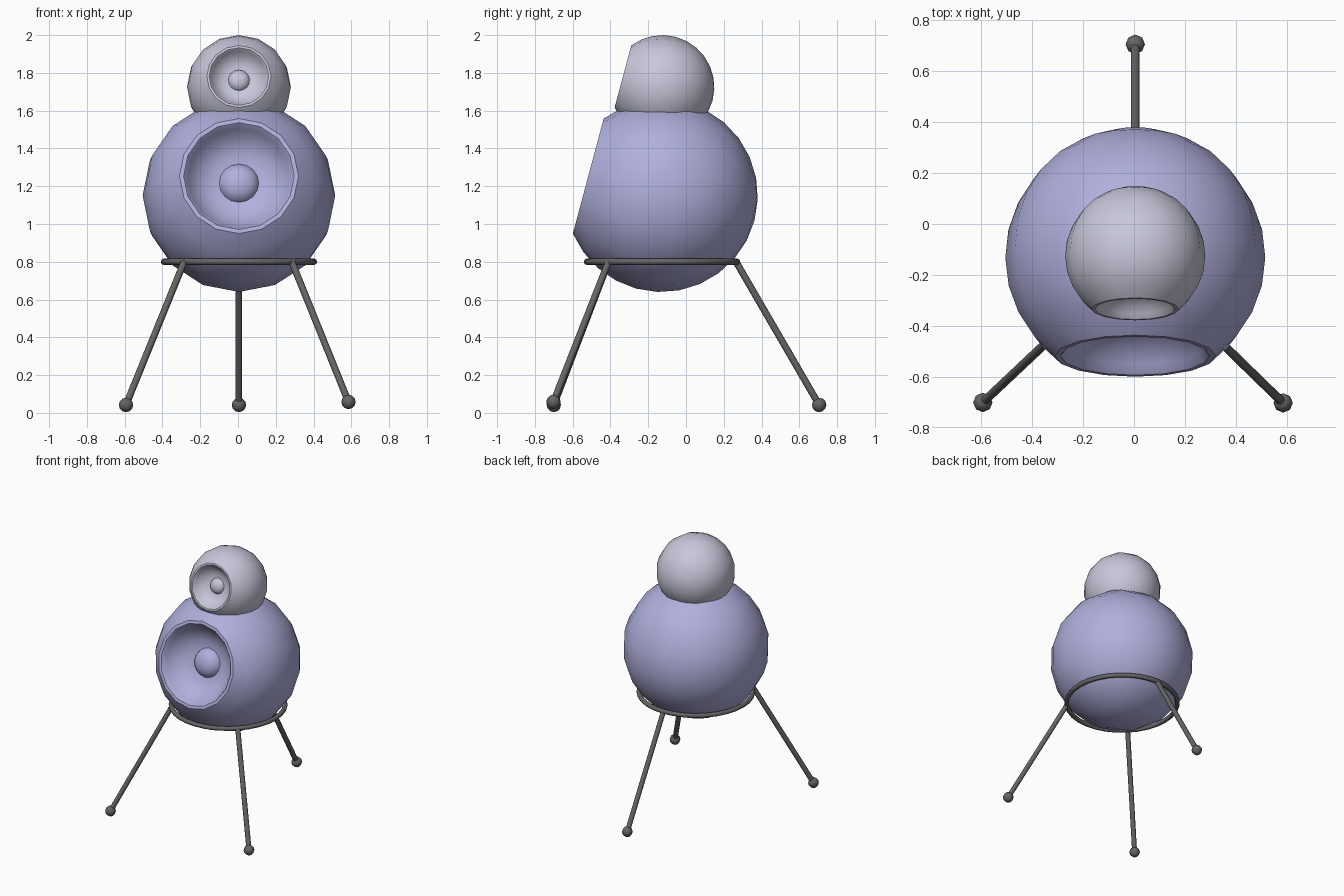
import bpy, bmesh
from math import sin, cos, pi, radians, asin
from mathutils import Vector, Matrix

if "Cube" in bpy.data.objects:
    bpy.data.objects.remove(bpy.data.objects["Cube"])

CX, CY = 0.005, -0.125


def material(name, rgb):
    m = bpy.data.materials.new(name)
    m.diffuse_color = (*rgb, 1)
    m.use_nodes = True
    m.node_tree.nodes["Principled BSDF"].inputs["Base Color"].default_value = m.diffuse_color
    return m


def smooth(obj, angle=35):
    bpy.ops.object.select_all(action='DESELECT')
    obj.select_set(True)
    bpy.context.view_layer.objects.active = obj
    bpy.ops.object.shade_smooth_by_angle(angle=radians(angle))


def lathe(name, profile, steps, matrix, mat=None):
    """Spin a closed (radius, height) profile around its axis."""
    bm = bmesh.new()
    verts = [bm.verts.new((r, 0, h)) for r, h in profile]
    edges = [bm.edges.new(p) for p in zip(verts, verts[1:])]
    bmesh.ops.spin(bm, geom=verts + edges, axis=(0, 0, 1), cent=(0, 0, 0),
                   angle=2 * pi, steps=steps, use_duplicate=False)
    bmesh.ops.remove_doubles(bm, verts=bm.verts, dist=1e-4)
    bmesh.ops.recalc_face_normals(bm, faces=bm.faces)
    bm.transform(matrix)
    mesh = bpy.data.meshes.new(name)
    bm.to_mesh(mesh)
    bm.free()
    obj = bpy.data.objects.new(name, mesh)
    bpy.context.collection.objects.link(obj)
    if mat:
        mesh.materials.append(mat)
    smooth(obj)
    return obj


def rod(name, a, b, r):
    a, b = Vector(a), Vector(b)
    bpy.ops.mesh.primitive_cylinder_add(vertices=10, radius=r, depth=(b - a).length,
                                        location=(a + b) / 2)
    o = bpy.context.object
    o.name = name
    o.rotation_euler = (b - a).to_track_quat('Z', 'Y').to_euler()
    smooth(o, 50)


# Speaker globe profile: dust cap, cone bowl, flat rim, then the sphere shell
R = 0.51
rim = asin(0.315 / R)
h = R * cos(rim)
profile = [(0, h - 0.085), (0.035, h - 0.089), (0.07, h - 0.102), (0.095, h - 0.123),
           (0.105, h - 0.145), (0.15, h - 0.138), (0.2, h - 0.115),
           (0.24, h - 0.08), (0.27, h - 0.04), (0.287, h - 0.006), (0.293, h)]
for i in range(12):
    a = rim + (pi - rim) * i / 11
    profile.append((R * sin(a) if i < 11 else 0, R * cos(a)))

# Two globes, both tilted back by 15 degrees
tilt = Matrix.Rotation(radians(75), 4, 'X')
lathe("woofer_globe", profile, 16,
      Matrix.Translation((CX, CY - 0.005, 1.15)) @ tilt,
      material("lavender", (0.43, 0.43, 0.72)))
lathe("tweeter_globe", profile, 16,
      Matrix.Translation((CX, CY, 1.725)) @ tilt @ Matrix.Scale(0.275 / R, 4),
      material("pale_lavender", (0.57, 0.57, 0.70)))

# Stand ring
bpy.ops.mesh.primitive_torus_add(major_radius=0.397, minor_radius=0.017, major_segments=32,
                                 minor_segments=8, location=(CX, -0.127, 0.8))
bpy.context.object.name = "stand_ring"
smooth(bpy.context.object, 60)

# Tripod legs with ball feet
dark = material("dark_grey", (0.13, 0.13, 0.13))
legs = {"left_leg": ((-0.285, -0.41, 0.8), (-0.593, -0.70, 0.042)),
        "right_leg": ((0.285, -0.41, 0.8), (0.585, -0.702, 0.058)),
        "back_leg": ((CX, 0.265, 0.8), (CX, 0.705, 0.042))}
for name, (top, foot) in legs.items():
    rod(name, top, foot, 0.018)
    bpy.ops.mesh.primitive_uv_sphere_add(segments=8, ring_count=6, radius=0.038, location=foot)
    bpy.context.object.name = name.replace("leg", "foot")
    smooth(bpy.context.object, 65)
for o in bpy.context.scene.objects:
    if o.name.endswith(("ring", "leg", "foot")):
        o.data.materials.append(dark)
